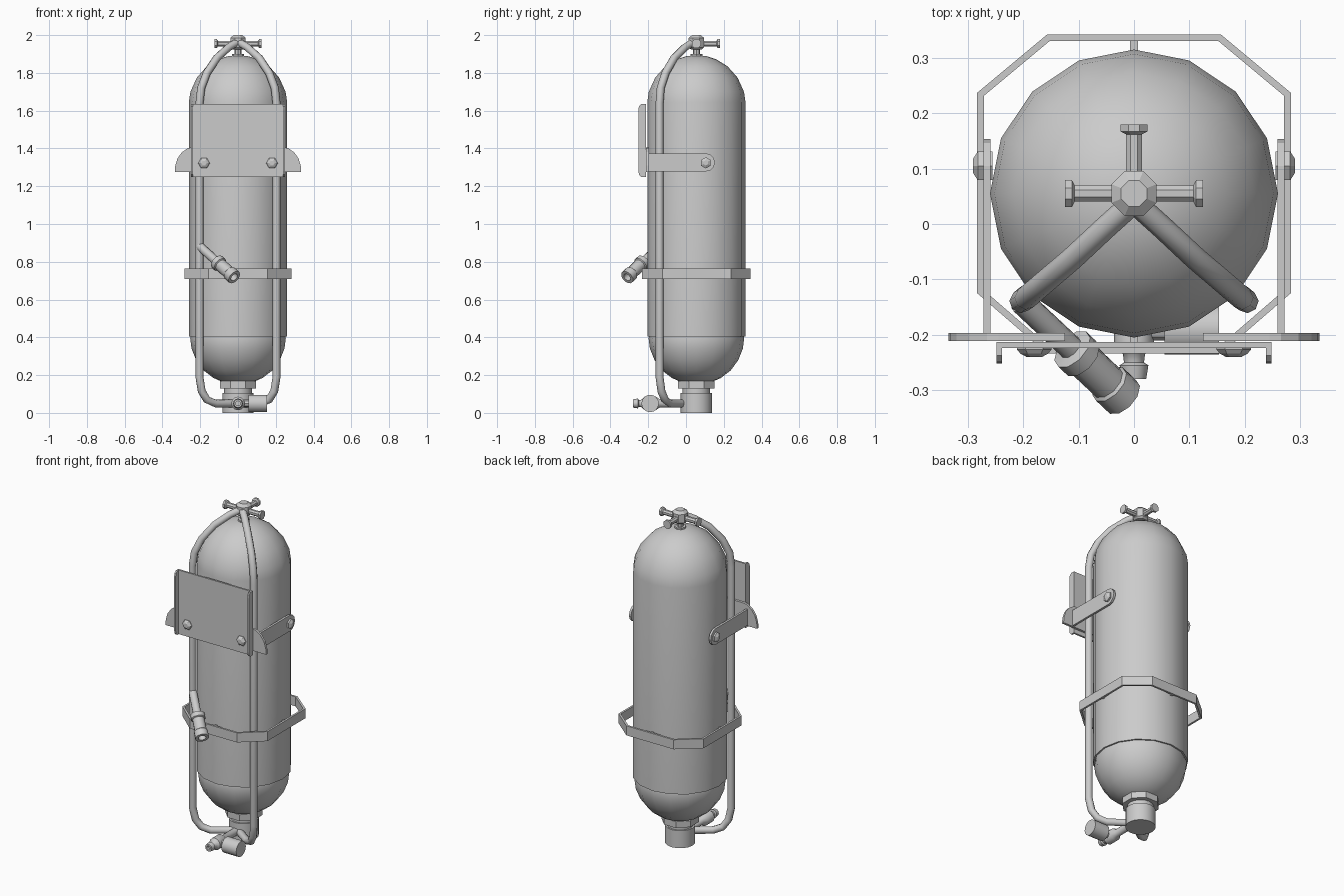
import bpy, bmesh, math
from mathutils import Vector, Matrix

if "Cube" in bpy.data.objects:
    bpy.data.objects.remove(bpy.data.objects["Cube"])

CY = 0.055  # tank axis y


def finish(name, bm, smooth=True):
    bmesh.ops.recalc_face_normals(bm, faces=bm.faces)
    me = bpy.data.meshes.new(name)
    bm.to_mesh(me)
    bm.free()
    ob = bpy.data.objects.new(name, me)
    bpy.context.collection.objects.link(ob)
    bpy.context.view_layer.objects.active = ob
    bpy.ops.object.select_all(action='DESELECT')
    ob.select_set(True)
    if smooth:
        bpy.ops.object.shade_smooth_by_angle(angle=math.radians(40))
    return ob


def lathe(name, origin, axis, profile, sides=8, phase=0.0, smooth=True):
    """Revolve (distance, radius) pairs about an axis."""
    rot = Vector((0, 0, 1)).rotation_difference(Vector(axis).normalized()).to_matrix()
    bm = bmesh.new()
    rings = []
    for d, r in profile:
        ring = []
        for i in range(sides):
            a = 2 * math.pi * (i + phase) / sides
            ring.append(bm.verts.new(Vector(origin) + rot @ Vector((r * math.cos(a), r * math.sin(a), d))))
        rings.append(ring)
    for a, b in zip(rings, rings[1:]):
        for i in range(sides):
            j = (i + 1) % sides
            bm.faces.new((a[i], a[j], b[j], b[i]))
    bm.faces.new(rings[0])
    bm.faces.new(rings[-1])
    return finish(name, bm, smooth)


def prism(name, pts, offset):
    """Extrude a flat outline by an offset vector."""
    bm = bmesh.new()
    face = bm.faces.new([bm.verts.new(p) for p in pts])
    ext = bmesh.ops.extrude_face_region(bm, geom=[face], use_keep_orig=True)
    bmesh.ops.translate(bm, vec=offset, verts=[v for v in ext['geom'] if isinstance(v, bmesh.types.BMVert)])
    return finish(name, bm, False)


def box(name, lo, hi):
    x0, y0, z0 = lo
    x1, y1, z1 = hi
    return prism(name, [(x0, y0, z0), (x1, y0, z0), (x1, y1, z0), (x0, y1, z0)], (0, 0, z1 - z0))


def tube(name, pts, radius):
    cu = bpy.data.curves.new(name, 'CURVE')
    cu.dimensions = '3D'
    cu.bevel_depth, cu.bevel_resolution, cu.use_fill_caps = radius, 2, True
    sp = cu.splines.new('POLY')
    sp.points.add(len(pts) - 1)
    for p, co in zip(sp.points, pts):
        p.co = (*co, 1)
    ob = bpy.data.objects.new(name, cu)
    bpy.context.collection.objects.link(ob)
    bpy.ops.object.select_all(action='DESELECT')
    bpy.context.view_layer.objects.active = ob
    ob.select_set(True)
    bpy.ops.object.convert(target='MESH')
    bpy.ops.object.shade_smooth_by_angle(angle=math.radians(50))


# Tank body and lower dome
lathe("tank_body", (0, CY, 0), (0, 0, 1),
      [(0.405, 0.25), (0.405, 0.26), (1.645, 0.26), (1.70, 0.252), (1.775, 0.218),
       (1.835, 0.165), (1.872, 0.105), (1.888, 0.055), (1.892, 0.01)], 16)
lathe("tank_lower_dome", (0, CY, 0), (0, 0, 1),
      [(0.155, 0.04), (0.163, 0.08), (0.185, 0.13), (0.225, 0.182), (0.28, 0.222),
       (0.34, 0.246), (0.395, 0.253), (0.41, 0.25)], 16)

# Base fittings under the tank
lathe("base_nut", (0, CY, 0), (0, 0, 1), [(0.13, 0.104), (0.168, 0.104)], 8, 0.5, False)
lathe("base_neck", (0, CY, 0), (0, 0, 1), [(0.09, 0.073), (0.135, 0.073)], 16)
lathe("base_foot", (0, CY, 0), (0, 0, 1), [(0, 0.083), (0.105, 0.083)], 16)

# Top valve with three arms
lathe("top_stem", (0, CY, 0), (0, 0, 1), [(1.88, 0.032), (1.90, 0.032), (1.90, 0.018), (1.95, 0.018)])
lathe("top_valve", (0, CY, 0), (0, 0, 1),
      [(1.925, 0.032), (1.935, 0.044), (1.985, 0.044), (2.0, 0.025)], 8, 0.5, False)
for label, axis in (("left", (-1, 0, 0)), ("right", (1, 0, 0)), ("back", (0, 1, 0))):
    lathe("valve_arm_" + label, (0, CY, 1.955), axis,
          [(0.03, 0.016), (0.107, 0.016), (0.112, 0.026), (0.125, 0.026)], 8, 0.5, False)

# Side pipes from valve to base
for s, side in ((-1, "left"), (1, "right")):
    tube("pipe_" + side,
         [(0, 0.04, 1.965), (s * 0.05, -0.005, 1.935), (s * 0.111, -0.062, 1.88),
          (s * 0.165, -0.108, 1.80), (s * 0.195, -0.134, 1.72), (s * 0.204, -0.14, 1.64),
          (s * 0.204, -0.14, 0.19), (s * 0.192, -0.13, 0.115), (s * 0.165, -0.112, 0.07),
          (s * 0.12, -0.085, 0.05), (0, 0.0, 0.05)], 0.021)

# Drain tap at the bottom front
lathe("drain_tap", (0, 0, 0.05), (0, -1, 0),
      [(0, 0.022), (0.14, 0.022), (0.16, 0.036), (0.22, 0.036), (0.235, 0.020),
       (0.25, 0.018), (0.255, 0.026), (0.28, 0.022), (0.28, 0.012), (0.265, 0.012)], 12)
lathe("tap_cross_pipe", (0, -0.19, 0.05), (1, 0, 0), [(0, 0.02), (0.07, 0.02)])
lathe("tap_knob", (0.055, -0.19, 0.05), (1, 0, 0), [(0, 0.046), (0.098, 0.046)], 16)

# Angled hose nozzle
start, end = Vector((-0.203, -0.14, 0.882)), Vector((-0.02, -0.312, 0.718))
L = (end - start).length
lathe("nozzle", start, end - start,
      [(0, 0.023), (0.145, 0.023), (0.15, 0.041), (0.178, 0.041), (0.182, 0.034), (L - 0.045, 0.034),
       (L - 0.04, 0.039), (L, 0.039), (L, 0.022), (L - 0.04, 0.022)], 10)

# Front back-plate with rounded flanges
box("back_plate", (-0.245, -0.224, 1.25), (0.245, -0.213, 1.635))
for s, side in ((-1, "left"), (1, "right")):
    prism("plate_flange_" + side,
          [(s * 0.238, y, z) for y, z in ((-0.213, 1.25), (-0.237, 1.25), (-0.249, 1.262), (-0.252, 1.28),
                                          (-0.252, 1.605), (-0.249, 1.623), (-0.237, 1.635), (-0.213, 1.635))],
          (s * 0.01, 0, 0))
    lathe("plate_bolt_" + side, (s * 0.18, -0.222, 1.322), (0, -1, 0),
          [(0, 0.031), (0.005, 0.031), (0.012, 0.025), (0.018, 0.014)], 6, 0, False)
    # Side strap with rounded end
    arc = [(0.105 + 0.048 * math.sin(math.radians(a)), 1.326 - 0.048 * math.cos(math.radians(a)))
           for a in range(0, 181, 30)]
    prism("strap_" + side, [(s * 0.259, y, z) for y, z in [(-0.2, 1.278)] + arc + [(-0.2, 1.374)]],
          (s * 0.013, 0, 0))
    lathe("strap_bolt_" + side, (s * 0.255, 0.105, 1.324), (s, 0, 0),
          [(0, 0.03), (0.027, 0.03), (0.036, 0.014)], 6, 0, False)
    # Curved ear in front of the strap
    prism("ear_" + side,
          [(s * x, -0.197, z) for x, z in ((0.125, 1.274), (0.335, 1.274), (0.332, 1.31), (0.32, 1.348),
                                           (0.297, 1.38), (0.265, 1.402), (0.245, 1.405), (0.125, 1.405))],
          (0, -0.014, 0))

# Belt around the tank with spacer tabs
outline = [(-0.157, 0.342), (0.157, 0.342), (0.283, 0.237), (0.283, -0.125),
           (0.157, -0.234), (-0.157, -0.234), (-0.283, -0.125), (-0.283, 0.237)]
bm = bmesh.new()
low = [bm.verts.new((x, y, 0.708)) for x, y in outline]
high = [bm.verts.new((x, y, 0.765)) for x, y in outline]
for i in range(8):
    j = (i + 1) % 8
    bm.faces.new((low[i], low[j], high[j], high[i]))
belt = finish("belt", bm, False)
mod = belt.modifiers.new("thickness", 'SOLIDIFY')
mod.thickness, mod.offset, mod.use_even_offset = 0.012, -1, True
for label, y0, y1 in (("back", 0.308, 0.333), ("front", -0.228, -0.195)):
    box("belt_tab_" + label, (-0.007, y0, 0.712), (0.007, y1, 0.761))
for s, side in ((-1, "left"), (1, "right")):
    box("belt_tab_" + side, (min(s * 0.252, s * 0.275), 0.048, 0.712), (max(s * 0.252, s * 0.275), 0.062, 0.761))
